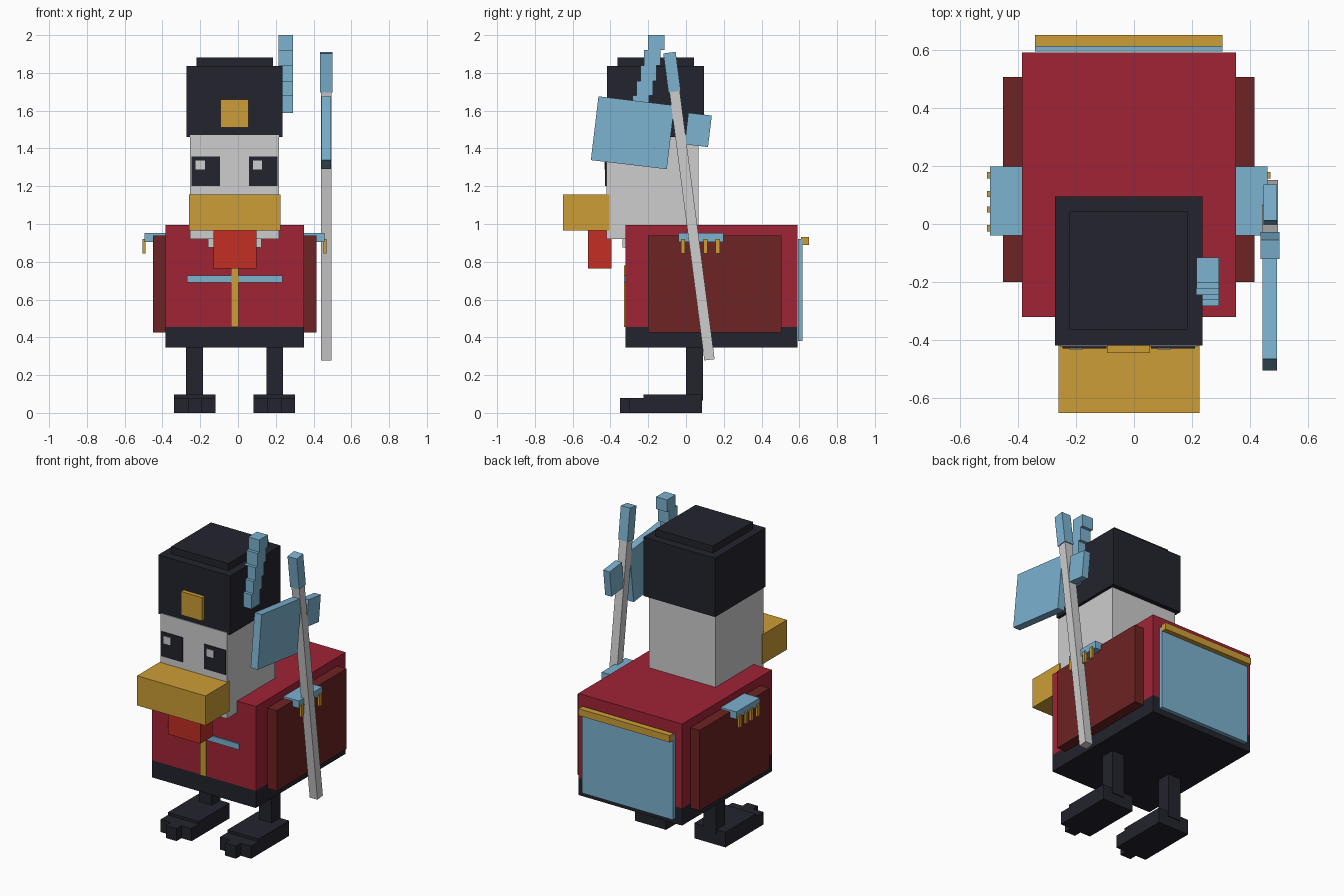
import bpy, math
from mathutils import Matrix, Vector


def material(name, rgb):
    m = bpy.data.materials.new(name)
    lin = [((c / 255 + 0.055) / 1.055) ** 2.4 for c in rgb]
    m.diffuse_color = (*lin, 1)
    return m


BLACK = material("soft black", (35, 35, 46))
RED = material("coat red", (160, 36, 54))
MAROON = material("wing maroon", (110, 35, 35))
BLUE = material("pale blue", (124, 178, 208))
GOLD = material("gold", (204, 157, 54))
WHITE = material("pale grey", (205, 205, 205))
SCARLET = material("wattle scarlet", (194, 46, 36))


def box(name, mat, x, y, z, tilt=0):
    """Box from (min, max) ranges, optionally tilted about its own x axis."""
    size = Vector((x[1] - x[0], y[1] - y[0], z[1] - z[0]))
    centre = Vector((x[0] + x[1], y[0] + y[1], z[0] + z[1])) / 2
    bpy.ops.mesh.primitive_cube_add(size=1)
    ob = bpy.context.object
    ob.name = name
    ob.data.transform(Matrix.Rotation(math.radians(tilt), 4, 'X') @ Matrix.Diagonal((*size, 1)))
    ob.location = centre
    ob.data.materials.append(mat)
    return ob


MID = -0.018  # symmetry plane of the body


def pair(name, mat, x, y, z):
    """Box on the right (x measured from the body's middle) and its mirror."""
    box(name + "_right", mat, (MID + x[0], MID + x[1]), y, z)
    box(name + "_left", mat, (MID - x[1], MID - x[0]), y, z)


# Body and belt
box("coat_body", RED, (-0.385, 0.35), (-0.32, 0.59), (0.455, 0.995))
box("belt_base", BLACK, (-0.385, 0.35), (-0.32, 0.59), (0.345, 0.455))

# Coat front trim
box("coat_stripe", GOLD, (-0.038, 0.002), (-0.328, -0.32), (0.455, 0.78))
pair("coat_braid", BLUE, (0.02, 0.253), (-0.328, -0.32), (0.69, 0.727))
box("collar", WHITE, (-0.16, 0.125), (-0.335, -0.32), (0.875, 0.93))

# Wings and shoulder pads with fringe
pair("wing", MAROON, (0.367, 0.433), (-0.2, 0.505), (0.425, 0.94))
pair("shoulder_pad", BLUE, (0.367, 0.477), (-0.04, 0.198), (0.905, 0.952))
for i, y in enumerate((-0.015, 0.05, 0.103, 0.168)):
    pair(f"fringe_{i}", GOLD, (0.471, 0.487), (y - 0.011, y + 0.011), (0.845, 0.92))

# Tail plate with gold rail
box("tail_plate", BLUE, (-0.34, 0.305), (0.593, 0.618), (0.38, 0.92))
box("tail_rail", GOLD, (-0.34, 0.305), (0.61, 0.65), (0.888, 0.932))

# Head, beak and wattle
box("head", WHITE, (-0.255, 0.218), (-0.422, 0.065), (0.92, 1.47))
box("beak", GOLD, (-0.26, 0.225), (-0.65, -0.405), (0.965, 1.155))
box("wattle", SCARLET, (-0.13, 0.097), (-0.52, -0.395), (0.765, 0.965))

# Eyes with highlights on the same side of each
for side, x in (("left", -0.246), ("right", 0.058)):
    box("eye_" + side, BLACK, (x, x + 0.152), (-0.428, -0.42), (1.2, 1.357))
    box("eye_glint_" + side, WHITE, (x + 0.022, x + 0.07), (-0.432, -0.426), (1.288, 1.336))

# Hat and badge
box("hat", BLACK, (-0.272, 0.236), (-0.417, 0.094), (1.46, 1.837))
box("hat_crown", BLACK, (-0.221, 0.186), (-0.363, 0.043), (1.83, 1.882))
box("hat_badge", GOLD, (-0.093, 0.055), (-0.443, -0.41), (1.51, 1.66))

# Stepped plume on the side of the hat
levels = (1.588, 1.68, 1.757, 1.838, 1.922, 2.0)
for i in range(5):
    y = -0.282 + 0.02 * i
    box(f"plume_{i}", BLUE, (0.215, 0.292), (y, y + 0.087), levels[i:i + 2])

# Legs and feet
pair("leg", BLACK, (0.168, 0.257), (0.0, 0.09), (0.065, 0.35))
pair("foot", BLACK, (0.1, 0.321), (-0.225, 0.085), (0.0, 0.097))
pair("toes", BLACK, (0.1, 0.321), (-0.3, -0.225), (0.0, 0.08))
pair("middle_toe", BLACK, (0.172, 0.248), (-0.35, -0.3), (0.0, 0.08))

# Halberd: leaning pole, spear tip, broad blade and back spike
box("pole", WHITE, (0.44, 0.495), (0.004, 0.059), (0.275, 1.715), tilt=7.4)
box("spear_tip", BLUE, (0.435, 0.5), (-0.107, -0.041), (1.7, 1.908), tilt=7.4)
box("axe_blade", BLUE, (0.442, 0.492), (-0.485, -0.08), (1.313, 1.653), tilt=-6.8)
box("axe_spike", BLUE, (0.445, 0.491), (0.002, 0.127), (1.414, 1.582), tilt=-6.8)
